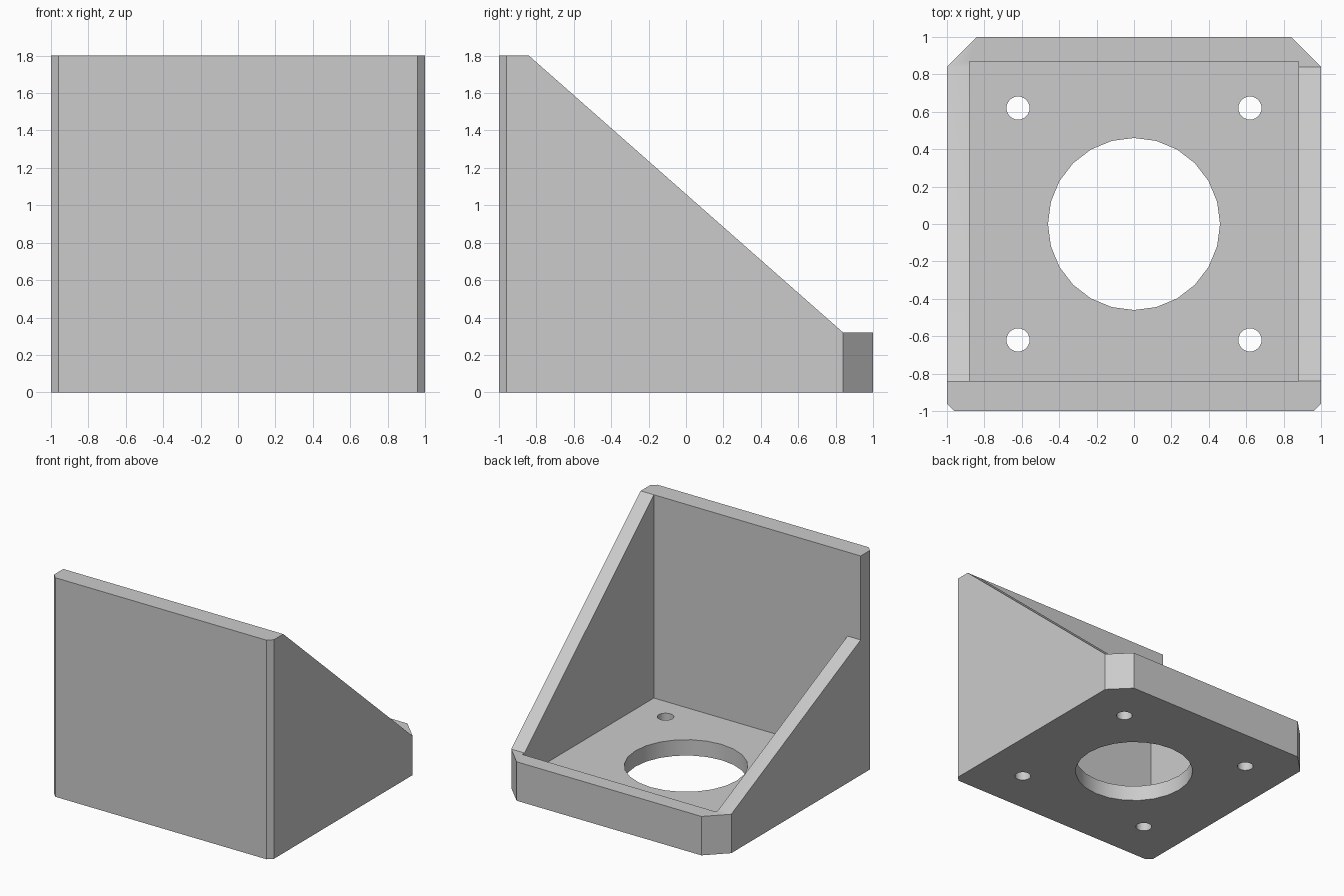
import bpy
import bmesh
from math import radians
from mathutils import Vector

if "Cube" in bpy.data.objects:
    bpy.data.objects.remove(bpy.data.objects["Cube"])

WALL = 0.12          # side wall thickness
FLOOR = 0.13         # base plate thickness
FRONT = -0.84        # inner face of the front plate
LIP = 0.32           # height of the rear lip
HEIGHT = 1.8

grey = bpy.data.materials.new("plain grey")
grey.use_nodes = True
colour = (0.6, 0.6, 0.6, 1)
grey.diffuse_color = colour
grey.node_tree.nodes["Principled BSDF"].inputs["Base Color"].default_value = colour


def prism(name, points, direction):
    """Extrude a closed outline along a direction."""
    bm = bmesh.new()
    face = bm.faces.new([bm.verts.new(p) for p in points])
    grown = bmesh.ops.extrude_face_region(bm, geom=[face])["geom"]
    moved = [v for v in grown if isinstance(v, bmesh.types.BMVert)]
    bmesh.ops.translate(bm, verts=moved, vec=Vector(direction))
    bmesh.ops.recalc_face_normals(bm, faces=bm.faces)
    mesh = bpy.data.meshes.new(name)
    bm.to_mesh(mesh)
    bm.free()
    mesh.materials.append(grey)
    obj = bpy.data.objects.new(name, mesh)
    bpy.context.collection.objects.link(obj)
    return obj


def cut(body, cutter):
    """Subtract the cutter for good and remove it."""
    mod = body.modifiers.new("cut", "BOOLEAN")
    mod.operation = "DIFFERENCE"
    mod.solver = "EXACT"
    mod.object = cutter
    cutter.hide_render = True
    bpy.context.view_layer.objects.active = body
    bpy.ops.object.modifier_apply(modifier=mod.name)
    bpy.data.objects.remove(cutter)


def hole(x, y, radius):
    bpy.ops.mesh.primitive_cylinder_add(vertices=24, radius=radius, depth=1, location=(x, y, 0))
    cutter = bpy.context.object
    cutter.data.materials.append(grey)
    cut(bracket, cutter)


# Solid block with chamfered upright corners: small in front, large behind
half = [(0.96, -1), (1, -0.96), (1, 0.84), (0.84, 1)]
plan = half + [(-x, y) for x, y in reversed(half)]
bracket = prism("motor_bracket", [(x, y, 0) for x, y in plan], (0, 0, HEIGHT))

# Pocket between the side walls, front plate and rear lip
inner = 1 - WALL
pocket = [(-inner, FRONT), (inner, FRONT), (inner, 0.87), (-inner, 0.87)]
cut(bracket, prism("pocket", [(x, y, FLOOR) for x, y in pocket], (0, 0, 3)))

# Sloping tops of the side walls: the wall on +x is taller
for side, top in ((1, HEIGHT), (-1, 1.11)):
    profile = [(FRONT, top), (0.84, LIP), (2, LIP), (2, 3), (FRONT, 3)]
    cut(bracket, prism("slope", [(0, y, z) for y, z in profile], (2 * side, 0, 0)))

# Central opening and four screw holes
hole(0, 0, 0.46)
for x in (-0.62, 0.62):
    for y in (-0.62, 0.62):
        hole(x, y, 0.062)

# Merge the flat faces and smooth only the round holes
bm = bmesh.new()
bm.from_mesh(bracket.data)
bmesh.ops.remove_doubles(bm, verts=bm.verts, dist=0.0005)
bmesh.ops.dissolve_limit(bm, angle_limit=radians(1), verts=bm.verts, edges=bm.edges)
bm.to_mesh(bracket.data)
bm.free()
bpy.ops.object.select_all(action="DESELECT")
bracket.select_set(True)
bpy.context.view_layer.objects.active = bracket
bpy.ops.object.shade_smooth_by_angle(angle=radians(30))
